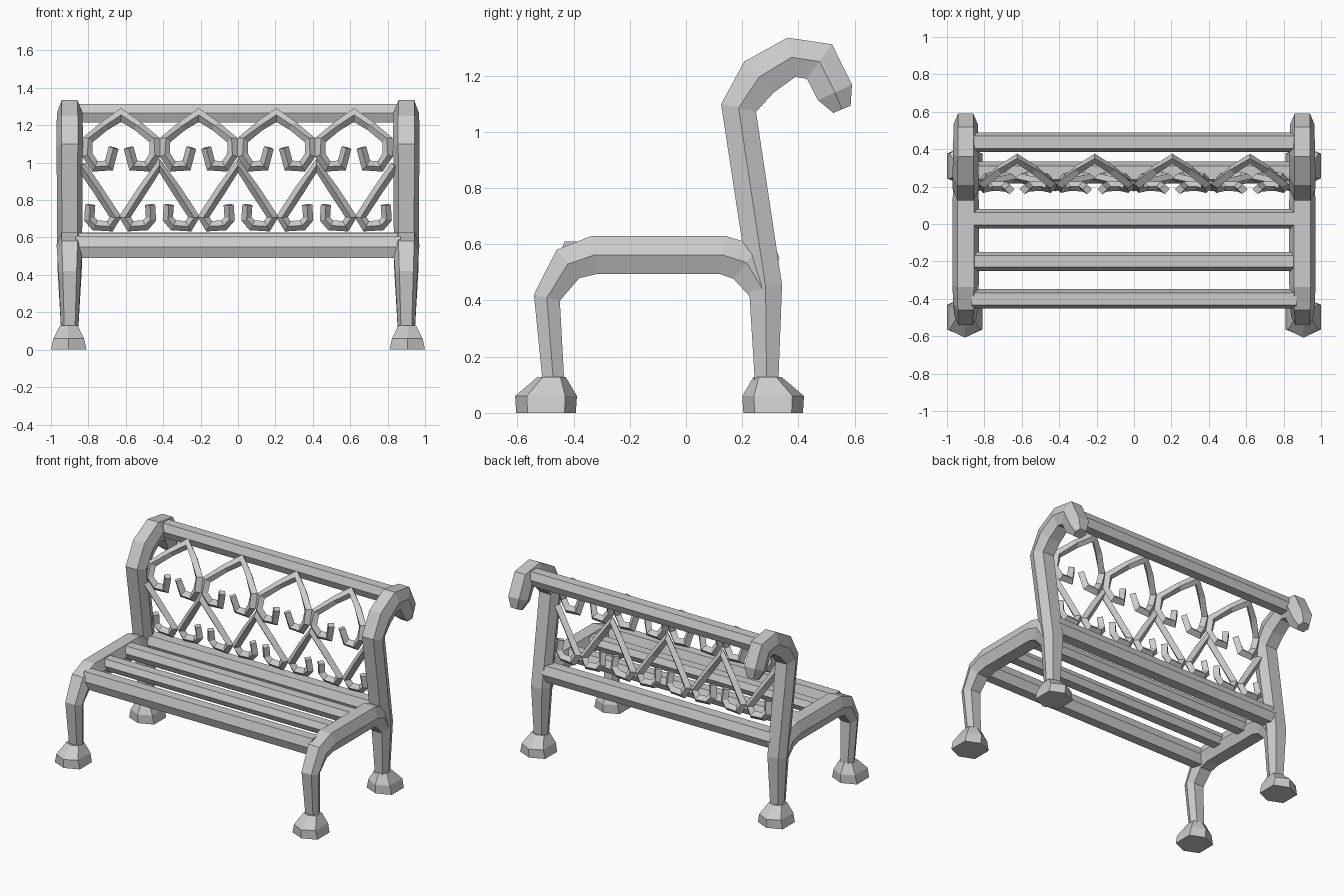
import bpy, bmesh, math
from mathutils import Vector

if "Cube" in bpy.data.objects:
    bpy.data.objects.remove(bpy.data.objects["Cube"])

# cross-sections: (along width axis, along depth axis)
HEX = [(1, 0), (.62, .95), (-.62, .95), (-1, 0), (-.62, -.95), (.62, -.95)]
DIAMOND = [(1, 0), (0, 1), (-1, 0), (0, -1)]


def finish(name, bm):
    bmesh.ops.recalc_face_normals(bm, faces=bm.faces)
    mesh = bpy.data.meshes.new(name)
    bm.to_mesh(mesh)
    bm.free()
    obj = bpy.data.objects.new(name, mesh)
    bpy.context.collection.objects.link(obj)
    return obj


def loft(name, rings):
    bm = bmesh.new()
    rows = [[bm.verts.new(p) for p in r] for r in rings]
    n = len(rows[0])
    for a, b in zip(rows, rows[1:]):
        for i in range(n):
            j = (i + 1) % n
            bm.faces.new((a[i], a[j], b[j], b[i]))
    bm.faces.new(rows[0])
    bm.faces.new(rows[-1])
    return finish(name, bm)


def sweep(name, pts, sizes, axis, section, miter=1.0):
    """Sweep a section along pts; sizes = (half width along axis, half depth)."""
    pts = [Vector(p) for p in pts]
    axis = Vector(axis)
    rings = []
    for i, (p, (a, b)) in enumerate(zip(pts, sizes)):
        d0 = (p - pts[max(i - 1, 0)]).normalized()
        d1 = (pts[min(i + 1, len(pts) - 1)] - p).normalized()
        t = (d0 + d1).normalized()
        k = min(miter, 1 / max(t.dot(d1), .1)) if 0 < i < len(pts) - 1 else 1
        s = (axis - t * axis.dot(t)).normalized()
        n = t.cross(s)
        rings.append([p + s * (u * a) + n * (v * b * k) for u, v in section])
    return loft(name, rings)


# side frames: stations are (y, z, half depth, half width in x)
front_leg = [(-.47, .09, .04, .045), (-.495, .41, .05, .06), (-.42, .53, .068, .068),
             (-.325, .562, .072, .07), (.13, .562, .072, .07), (.215, .535, .078, .065),
             (.285, .42, .05, .06)]
back_post = [(.287, .09, .043, .045), (.283, .45, .062, .066), (.187, 1.085, .067, .07),
             (.26, 1.195, .08, .07), (.375, 1.265, .075, .068), (.475, 1.25, .08, .066),
             (.53, 1.14, .07, .066), (.555, 1.08, .035, .04)]
for side, sx in (("left", -1), ("right", 1)):
    for part, path in (("front_leg_and_arm", front_leg), ("back_leg_and_post", back_post)):
        sweep(f"{part}_{side}", [(.9 * sx, y, z) for y, z, d, w in path],
              [(w, d) for y, z, d, w in path], (1, 0, 0), HEX)
    # feet
    for part, fy in (("front_foot", -.498), ("back_foot", .31)):
        shift = .02 if fy < 0 else -.02
        rings = []
        for z, rx, ry, dy in ((0, .095, .106, 0), (.06, .082, .11, 0), (.128, .048, .05, shift)):
            rings.append([(.905 * sx + rx * v / .95, fy + dy + ry * u, z) for u, v in HEX])
        loft(f"{part}_{side}", rings)

# seat slats and back rails: (name, y, z, half y, half z)
for name, y, z, hy, hz in (("front_slat", -.4, .55, .052, .062),
                           ("middle_slat_1", -.2, .583, .05, .042),
                           ("middle_slat_2", .028, .583, .052, .045),
                           ("lower_back_rail", .275, .55, .058, .058),
                           ("top_rail", .437, 1.265, .052, .052)):
    sweep(name, [(-.87, y, z), (.87, y, z)], [(hy, hz)] * 2, (0, 1, 0), HEX)


# backrest scrollwork follows the lean of the posts
def back_y(z):
    if z < 1.09:
        return .285 - (z - .45) * .1 / .635
    return .185 + (z - 1.09) * 1.0


upper = [(0, 1.255), (.09, 1.195), (.18, 1.12), (.18, 1.04), (.14, .98), (.065, .985), (.04, 1.08)]
lower = [(0, .985), (.09, .855), (.185, .71), (.155, .66), (.075, .665), (.045, .7), (.05, .775)]


def scroll(name, cx, half, sides):
    right = [(cx + x, z) for x, z in half]
    left = [(cx - x, z) for x, z in half]
    if sides == 0:
        path = left[:0:-1] + right
    else:
        path = right if sides > 0 else left
    sweep(name, [(x, back_y(z), z) for x, z in path], [(.026, .027)] * len(path),
          (0, 1, 0), DIAMOND, 1.4)


for i in range(4):
    scroll(f"upper_scroll_{i + 1}", -.625 + i * .415, upper, 0)
for i in range(5):
    scroll(f"lower_scroll_{i + 1}", (i - 2) * .42, lower, 1 if i == 0 else -1 if i == 4 else 0)
